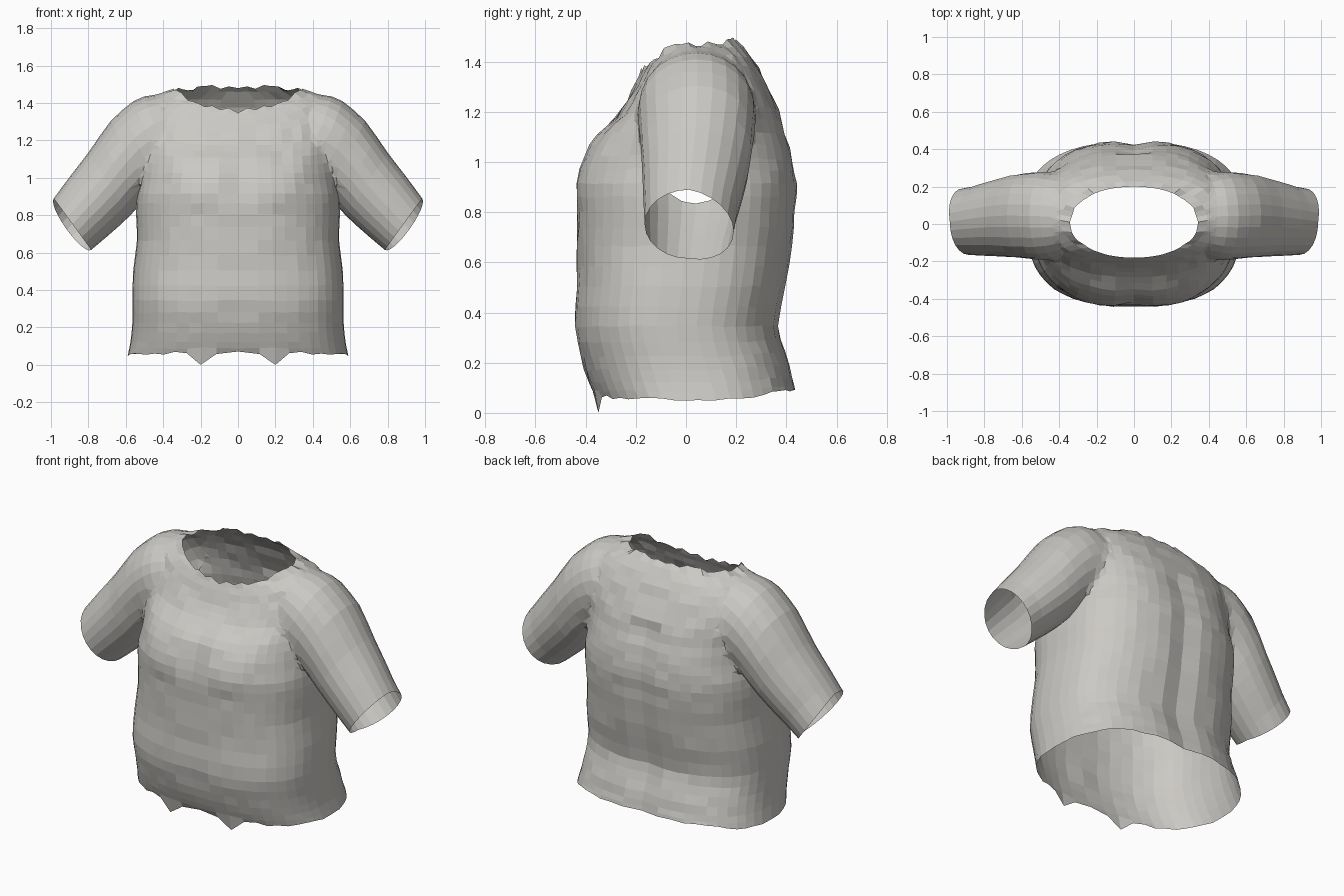
import bpy, bmesh, math, random
from mathutils import Vector

if "Cube" in bpy.data.objects:
    bpy.data.objects.remove(bpy.data.objects["Cube"], do_unlink=True)
random.seed(4)


def make_material(name, colour):
    mat = bpy.data.materials.new(name)
    mat.use_nodes = True
    mat.diffuse_color = colour
    mat.node_tree.nodes["Principled BSDF"].inputs["Base Color"].default_value = colour
    return mat


fabric = make_material("warm grey fabric", (0.60, 0.585, 0.555, 1))


def dense(rows, steps):
    """Smoothly interpolate extra rows between the given ones."""
    out = []
    for i in range(len(rows) - 1):
        quad = [rows[max(i - 1, 0)], rows[i], rows[i + 1], rows[min(i + 2, len(rows) - 1)]]
        for s in range(steps):
            t = s / steps
            out.append([b + 0.5 * t * (c - a + t * (2*a - 5*b + 4*c - d + t * (3*(b - c) + d - a)))
                        for a, b, c, d in zip(*quad)])
    return out + [list(rows[-1])]


def loft(name, rings):
    """Closed tube through rings; the end caps use slot 1 so they can be opened later."""
    bm = bmesh.new()
    loops = [[bm.verts.new(p) for p in ring] for ring in rings]
    n = len(loops[0])
    for low, high in zip(loops, loops[1:]):
        for i in range(n):
            j = (i + 1) % n
            bm.faces.new((low[i], low[j], high[j], high[i]))
    for loop in (loops[0], loops[-1]):
        hub = bm.verts.new(sum((v.co for v in loop), Vector()) / n)
        for i in range(n):
            bm.faces.new((loop[i], loop[(i + 1) % n], hub)).material_index = 1
    bmesh.ops.recalc_face_normals(bm, faces=bm.faces)
    mesh = bpy.data.meshes.new(name)
    bm.to_mesh(mesh)
    bm.free()
    mesh.materials.append(fabric)
    mesh.materials.append(fabric)
    obj = bpy.data.objects.new(name, mesh)
    bpy.context.collection.objects.link(obj)
    return obj


def power(v, e):
    return math.copysign(abs(v) ** e, v)


def bump(v, width):
    return math.exp(-(v / width) ** 2)


# Torso rows: front z, side z, back z, half width, front y, back y
TORSO = [
    (.06, .05, .09, .59, -.36, .44),
    (.12, .12, .14, .575, -.39, .43),
    (.22, .22, .24, .565, -.42, .40),
    (.34, .34, .34, .565, -.445, .37),
    (.50, .50, .50, .56, -.435, .40),
    (.66, .66, .66, .54, -.435, .425),
    (.80, .80, .80, .545, -.435, .44),
    (.91, .91, .91, .54, -.435, .445),
    (1.02, 1.02, 1.0, .52, -.41, .43),
    (1.10, 1.13, 1.1, .51, -.355, .40),
    (1.17, 1.24, 1.2, .51, -.285, .37),
    (1.24, 1.35, 1.32, .50, -.235, .315),
    (1.31, 1.43, 1.41, .45, -.20, .26),
    (1.355, 1.465, 1.485, .34, -.18, .2),
]
SIDES = 48


def torso_ring(row, k, last):
    zf, zs, zb, hw, yf, yb = row
    ring = []
    noise = [random.uniform(-1, 1) for _ in range(SIDES)]
    for i in range(SIDES):
        a = 2 * math.pi * i / SIDES
        mirror = (SIDES // 2 - i) % SIDES
        wobble = noise[min(i, mirror)]
        exponent = 0.8 if hw > .4 else 0.95
        x, s = hw * power(math.cos(a), exponent), power(math.sin(a), exponent)
        y = (yf + yb) / 2 + s * (yb - yf) / 2
        z = zs + ((zb if s > 0 else zf) - zs) * s * s
        if s > 0:
            # Spine furrow
            y -= .022 * bump(x, .07) * (k < last - 6)
        else:
            # Chest cleft and navel
            y += .03 * bump(x, .04) * bump(z - .97, .09) + .015 * bump(x, .05) * bump(z - .3, .06)
            y -= .012 * bump(abs(x) - .24, .12) * bump(z - .9, .08)
        if k == 0:
            # Torn hem with two front points
            z += .008 * wobble - (.065 * bump(abs(x) - .2, .05) if s < 0 else 0)
        elif k == last:
            z += .015 * wobble
            x *= 1 + .02 * wobble
        else:
            y += .004 * wobble * s
            z += .004 * wobble
        ring.append((x, y, z))
    return ring


rows = dense(TORSO, 2)
shirt = loft("shirt", [torso_ring(r, k, len(rows) - 1) for k, r in enumerate(rows)])

# Sleeve rows: top x, top z, bottom x, bottom z, front y, back y
SLEEVE = [
    (.36, 1.40, .26, 1.14, -.14, .20),
    (.45, 1.445, .33, 1.06, -.18, .26),
    (.56, 1.42, .40, .99, -.20, .285),
    (.68, 1.30, .48, .90, -.19, .28),
    (.80, 1.13, .58, .79, -.175, .25),
    (.90, 1.00, .69, .69, -.17, .22),
    (.985, .885, .785, .61, -.165, .19),
]


def sleeve_ring(row, side, cuff):
    tx, tz, bx, bz, yf, yb = row
    ring = []
    for i in range(24):
        a = 2 * math.pi * i / 24
        c, s = math.cos(a), math.sin(a)
        lip = cuff * .03 * max(s, 0)
        x = (tx + bx) / 2 + c * (tx - bx) / 2 + lip
        z = (tz + bz) / 2 + c * (tz - bz) / 2 - lip
        ring.append((side * x, (yf + yb) / 2 + s * (yb - yf) / 2, z))
    return ring


sleeve_rows = dense(SLEEVE, 2)
for side in (-1, 1):
    sleeve = loft("sleeve", [sleeve_ring(r, side, r is sleeve_rows[-1]) for r in sleeve_rows])
    join = shirt.modifiers.new("join sleeve", 'BOOLEAN')
    join.operation, join.solver, join.object = 'UNION', 'EXACT', sleeve
    sleeve.hide_render = True

# Apply the joins and drop the helper sleeves
bpy.context.view_layer.update()
graph = bpy.context.evaluated_depsgraph_get()
joined = bpy.data.meshes.new_from_object(shirt.evaluated_get(graph))
shirt.modifiers.clear()
shirt.data = joined
for obj in [o for o in bpy.data.objects if o.name.startswith("sleeve")]:
    bpy.data.objects.remove(obj, do_unlink=True)

# Open the neck, hem and cuffs, then blend the armholes
bm = bmesh.new()
bm.from_mesh(joined)
bmesh.ops.delete(bm, geom=[f for f in bm.faces if f.material_index == 1], context='FACES')
bmesh.ops.remove_doubles(bm, verts=bm.verts, dist=.008)
bmesh.ops.triangulate(bm, faces=[f for f in bm.faces if len(f.verts) > 4])
seam = [v for v in bm.verts if .4 < abs(v.co.x) < .64 and v.co.z > .95 and not v.is_boundary]
for _ in range(3):
    bmesh.ops.smooth_vert(bm, verts=seam, factor=.5, use_axis_x=True, use_axis_y=True, use_axis_z=True)
floor = min(v.co.z for v in bm.verts)
for v in bm.verts:
    v.co.z -= floor
bm.to_mesh(joined)
bm.free()
joined.materials.pop(index=1)
